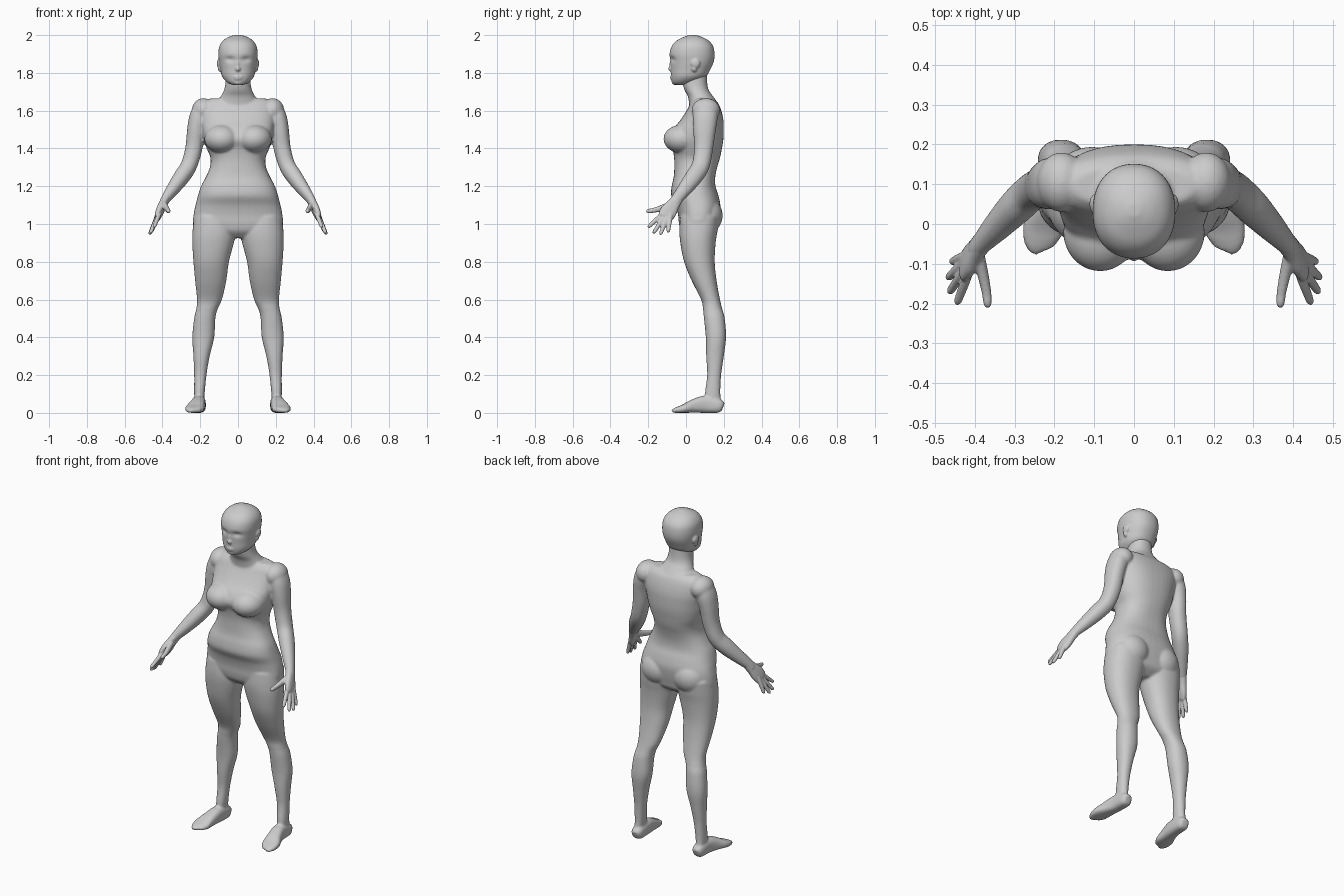
import bpy, bmesh, math
from mathutils import Vector, Matrix

skin = bpy.data.materials.new("light grey")
skin.diffuse_color = (0.6, 0.6, 0.6, 1)


def spline(rows, steps=5):
    """Catmull-Rom through rows of numbers."""
    out = []
    for i in range(len(rows) - 1):
        p = [rows[max(0, min(len(rows) - 1, i + k))] for k in (-1, 0, 1, 2)]
        for s in range(steps):
            t = s / steps
            out.append([0.5 * (2 * b + (c - a) * t + (2 * a - 5 * b + 4 * c - d) * t * t
                               + (3 * b - a - 3 * c + d) * t ** 3) for a, b, c, d in zip(*p)])
    return out + [list(rows[-1])]


def tube(bm, rows, side=1, n=2.2, flat=False, seg=40):
    """Loft rings (x, y, z, rx, ry) along a path, level rings if flat."""
    pts = spline(rows)
    rings = []
    for i, (x, y, z, rx, ry) in enumerate(pts):
        a, b = Vector((1, 0, 0)), Vector((0, 1, 0))
        if not flat:
            t = (Vector(pts[min(i + 1, len(pts) - 1)][:3]) - Vector(pts[max(i - 1, 0)][:3])).normalized()
            a = (a - t * a.dot(t)).normalized()
            b = t.cross(a)
        ring = []
        for k in range(seg):
            ang = 2 * math.pi * k / seg
            c, s = math.cos(ang), math.sin(ang)
            p = (Vector((x, y, z)) + a * rx * math.copysign(abs(c) ** (2 / n), c)
                 + b * ry * math.copysign(abs(s) ** (2 / n), s))
            ring.append(bm.verts.new((p.x * side, p.y, p.z)))
        rings.append(ring)
    for r, q in zip(rings, rings[1:]):
        for k in range(seg):
            bm.faces.new((r[k], r[k - 1], q[k - 1], q[k]))
    bm.faces.new(rings[0])
    bm.faces.new(rings[-1])


def level(rows):
    """Rows (z, x0, x1, y0, y1) to ring rows."""
    return [((a + b) / 2, (c + d) / 2, z, (b - a) / 2, (d - c) / 2) for z, a, b, c, d in rows]


def centred(rows):
    return level([(z, -w, w, c, d) for z, w, c, d in rows])


def ball(bm, centre, radii, side=1):
    m = Matrix.Translation((centre[0] * side, centre[1], centre[2])) @ Matrix.Diagonal((*radii, 1))
    bmesh.ops.create_uvsphere(bm, u_segments=32, v_segments=20, radius=1, matrix=m)


def finish(name, bm, voxel, smooth):
    bmesh.ops.recalc_face_normals(bm, faces=bm.faces)
    me = bpy.data.meshes.new(name)
    bm.to_mesh(me)
    bm.free()
    me.materials.append(skin)
    for p in me.polygons:
        p.use_smooth = True
    ob = bpy.data.objects.new(name, me)
    bpy.context.collection.objects.link(ob)
    r = ob.modifiers.new("fuse", 'REMESH')
    r.mode, r.voxel_size, r.use_smooth_shade = 'VOXEL', voxel, True
    s = ob.modifiers.new("soften", 'SMOOTH')
    s.factor, s.iterations = 0.5, smooth


# body: torso and neck
body = bmesh.new()
tube(body, centred([
    (.925, .10, .01, .11), (.96, .19, -.025, .155), (1.0, .235, -.037, .168), (1.05, .235, -.042, .178),
    (1.1, .225, -.055, .182), (1.15, .212, -.078, .172), (1.2, .196, -.076, .156),
    (1.25, .17, -.065, .155), (1.3, .149, -.062, .165), (1.35, .146, -.063, .18),
    (1.4, .166, -.072, .19), (1.45, .182, -.09, .198), (1.5, .19, -.07, .2),
    (1.55, .197, -.03, .198), (1.6, .2, .003, .187), (1.64, .19, .025, .17), (1.664, .15, .045, .145)]),
    n=2.4, flat=True)
tube(body, centred([(1.6, .12, .02, .17), (1.65, .105, .015, .16), (1.68, .088, .008, .14),
                    (1.71, .074, -.008, .12), (1.75, .066, -.018, .112), (1.83, .062, -.02, .11)]), flat=True)

for side in (1, -1):
    # breast and buttock
    ball(body, (.085, -.02, 1.45), (.093, .099, .076), side)
    ball(body, (.105, .1, 1.045), (.105, .094, .1), side)
    # leg
    tube(body, level([
        (.03, .185, .228, .105, .19), (.1, .177, .232, .1, .182), (.2, .167, .232, .112, .186),
        (.3, .15, .236, .107, .2), (.4, .126, .242, .105, .212), (.5, .12, .232, .095, .205),
        (.55, .108, .221, .09, .192), (.6, .085, .217, .08, .18), (.7, .062, .227, .03, .162),
        (.8, .048, .236, -.01, .152), (.9, .022, .242, -.03, .157), (.97, .01, .24, -.035, .168),
        (1.04, .02, .232, -.03, .175)]), side, flat=True)
    # foot
    tube(body, [(.203, .196, .03, .02, .022), (.204, .175, .036, .033, .036), (.207, .1, .045, .036, .045),
                (.217, .04, .036, .042, .036), (.229, -.01, .023, .05, .023),
                (.23, -.045, .016, .045, .016), (.222, -.066, .011, .03, .009)], side, n=2.7)
    # shoulder and arm
    ball(body, (.182, .105, 1.602), (.062, .075, .064), side)
    tube(body, [(.188, .105, 1.61, .05, .062), (.208, .102, 1.56, .051, .065), (.222, .098, 1.5, .047, .06),
                (.234, .093, 1.4, .045, .05), (.26, .078, 1.31, .043, .047), (.298, .042, 1.25, .042, .046),
                (.345, -.007, 1.185, .034, .038), (.385, -.05, 1.13, .024, .03),
                (.4, -.068, 1.1, .021, .034)], side)
finish("body", body, .007, 4)

# head
head = bmesh.new()
tube(head, centred([
    (1.737, .03, -.062, .0), (1.75, .058, -.073, .05), (1.78, .084, -.079, .105), (1.82, .093, -.08, .13),
    (1.86, .1, -.083, .147), (1.9, .104, -.087, .151), (1.94, .099, -.076, .144),
    (1.97, .08, -.051, .121), (1.99, .05, -.012, .085), (2.001, .015, .02, .05)]), flat=True, seg=64)
# eye sockets pressed into the face
for v in head.verts:
    if v.co.y < 0:
        d = ((abs(v.co.x) - .042) / .024) ** 2 + ((v.co.z - 1.872) / .014) ** 2
        v.co.y += .012 * math.exp(-d)
ball(head, (0, -.074, 1.822), (.015, .021, .016))
ball(head, (0, -.073, 1.842), (.009, .016, .032))
ball(head, (0, -.072, 1.779), (.028, .013, .007))
ball(head, (0, -.07, 1.768), (.024, .013, .007))
ball(head, (0, -.057, 1.751), (.028, .019, .016))
for side in (1, -1):
    ball(head, (.099, .05, 1.85), (.013, .025, .026), side)
    ball(head, (.096, .043, 1.825), (.011, .015, .02), side)
finish("head", head, .005, 3)

# hands: palm, four fingers, thumb
hands = bmesh.new()
fingers = [((.418, -.128, 1.05), (.445, -.2, .983)), ((.426, -.116, 1.04), (.464, -.172, .952)),
           ((.43, -.1, 1.035), (.468, -.136, .945)), ((.43, -.083, 1.04), (.458, -.095, .957))]
for side in (1, -1):
    tube(hands, [(.38, -.044, 1.137, .023, .029), (.397, -.066, 1.105, .021, .034),
                 (.413, -.09, 1.07, .02, .043), (.425, -.107, 1.042, .016, .041),
                 (.43, -.114, 1.03, .01, .033)], side, n=2.5)
    for base, tip in fingers:
        b, t = Vector(base), Vector(tip)
        tube(hands, [(*b.lerp(t, f), r, r) for f, r in
                     ((-.15, .012), (.3, .012), (.65, .011), (.92, .0095), (1.02, .004))], side, seg=16)
    tube(hands, [(.392, -.075, 1.105, .016, .019), (.38, -.125, 1.085, .014, .017),
                 (.371, -.17, 1.073, .012, .013), (.368, -.2, 1.068, .01, .011),
                 (.368, -.211, 1.066, .004, .004)], side, seg=20)
finish("hands", hands, .004, 3)
